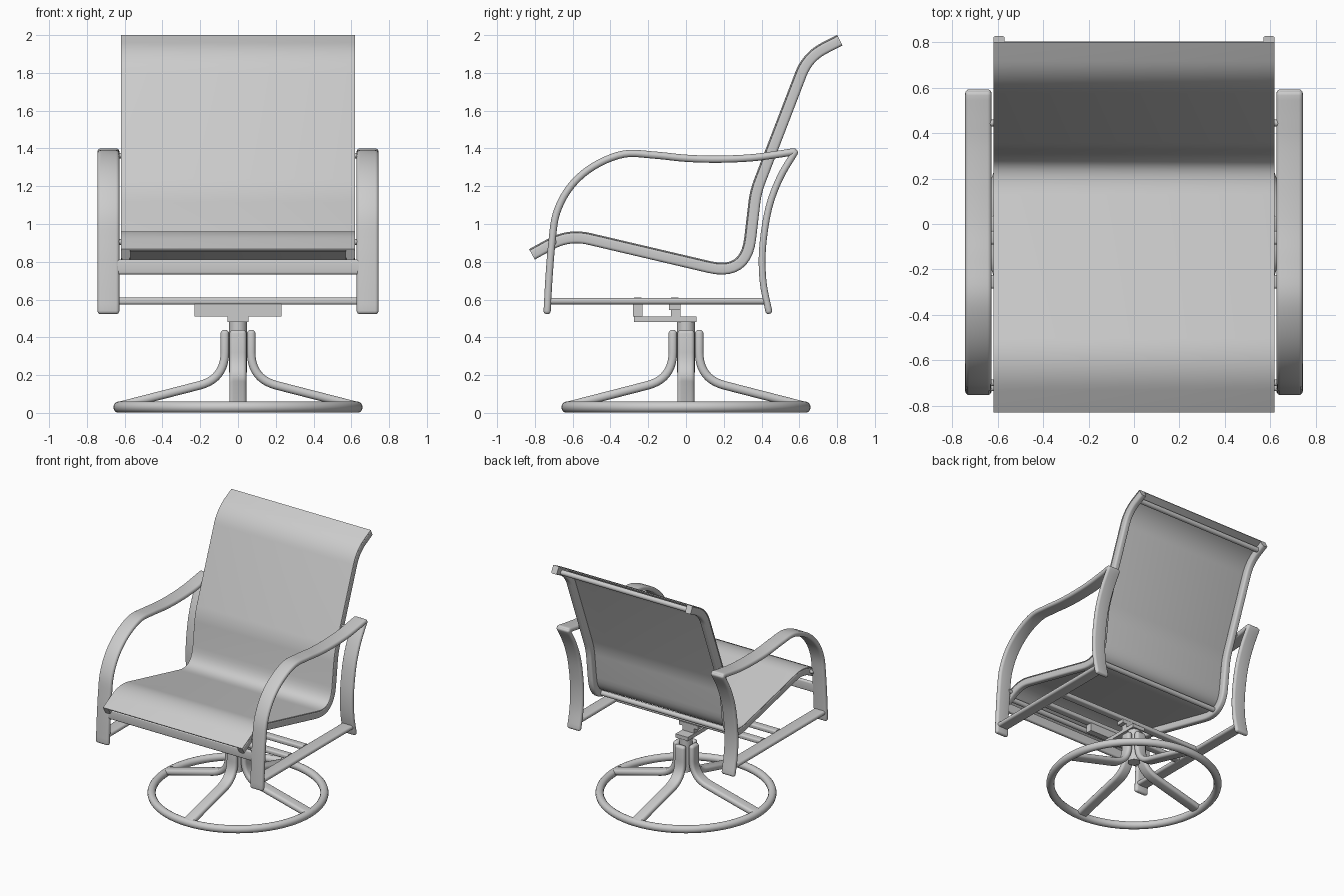
import bpy, bmesh, math
from mathutils import Vector, Matrix

cube = bpy.data.objects.get("Cube")
if cube:
    bpy.data.objects.remove(cube)

grey = bpy.data.materials.new("light grey")
grey.use_nodes = True
grey.diffuse_color = (0.6, 0.6, 0.6, 1)
grey.node_tree.nodes["Principled BSDF"].inputs["Base Color"].default_value = (0.6, 0.6, 0.6, 1)

X, Y, Z = Vector((1, 0, 0)), Vector((0, 1, 0)), Vector((0, 0, 1))


def finish(name, bm):
    bmesh.ops.recalc_face_normals(bm, faces=bm.faces)
    mesh = bpy.data.meshes.new(name)
    bm.to_mesh(mesh)
    bm.free()
    mesh.materials.append(grey)
    ob = bpy.data.objects.new(name, mesh)
    bpy.context.collection.objects.link(ob)
    bpy.ops.object.select_all(action="DESELECT")
    ob.select_set(True)
    bpy.context.view_layer.objects.active = ob
    bpy.ops.object.shade_smooth_by_angle(angle=math.radians(35))
    return ob


def spline(pts, steps=5):
    """Smooth path through evenly spaced points."""
    p = [2 * pts[0] - pts[1]] + pts + [2 * pts[-1] - pts[-2]]
    out = []
    for a, b, c, d in zip(p, p[1:], p[2:], p[3:]):
        for i in range(steps):
            t = i / steps
            out.append(0.5 * (2 * b + (c - a) * t + (2 * a - 5 * b + 4 * c - d) * t ** 2
                              + (3 * b - a - 3 * c + d) * t ** 3))
    return out + [pts[-1]]


def fillet(pts, cuts, steps=10):
    """Straight path whose inner corners are rounded, starting at each cut distance."""
    out = [pts[0]]
    for a, b, c, cut in zip(pts, pts[1:], pts[2:], cuts):
        s, e = b + (a - b).normalized() * cut, b + (c - b).normalized() * cut
        for i in range(steps + 1):
            t = i / steps
            out.append(s * (1 - t) ** 2 + b * 2 * t * (1 - t) + e * t ** 2)
    return out + [pts[-1]]


def section(w, t, r, n=4):
    """Rounded rectangle outline."""
    out = []
    for k, (sx, sy) in enumerate([(1, 1), (-1, 1), (-1, -1), (1, -1)]):
        for i in range(n + 1):
            a = (k + i / n) * math.pi / 2
            out.append((sx * (w / 2 - r) + r * math.cos(a), sy * (t / 2 - r) + r * math.sin(a)))
    return out


def sweep(name, path, side, w, t, r, offset=0.0, domed=False):
    """Sweep a rounded bar along a path; side is the width direction."""
    bm = bmesh.new()
    rings = []
    last = len(path) - 1
    for i, p in enumerate(path):
        tan = (path[min(i + 1, last)] - path[max(i - 1, 0)]).normalized()
        nor = side.cross(tan)
        sizes = [(0, 0)]
        if domed and i in (0, last):
            sign = -1 if i == 0 else 1
            sizes = [(r * (1 - math.cos(a)), sign * r * math.sin(a)) for a in (0, 0.4, 0.8, 1.2)]
            sizes = sizes[::sign]
        for inset, push in sizes:
            c = p + nor * offset + tan * push
            sec = section(w - 2 * inset, t - 2 * inset, r - inset)
            rings.append([bm.verts.new(c + side * u + nor * v) for u, v in sec])
    for a, b in zip(rings, rings[1:]):
        for j in range(len(a)):
            k = (j + 1) % len(a)
            bm.faces.new((a[j], a[k], b[k], b[j]))
    bm.faces.new(rings[0])
    bm.faces.new(rings[-1])
    return finish(name, bm)


def box(name, lo, hi):
    lo, hi = Vector(lo), Vector(hi)
    bm = bmesh.new()
    bmesh.ops.create_cube(bm, size=1, matrix=Matrix.Translation((lo + hi) / 2)
                          @ Matrix.Diagonal((*(hi - lo), 1)))
    return finish(name, bm)


def cylinder(name, centre, radius, depth, axis=Z):
    bm = bmesh.new()
    rot = Z.rotation_difference(axis).to_matrix().to_4x4()
    bmesh.ops.create_cone(bm, cap_ends=True, segments=24, radius1=radius, radius2=radius,
                          depth=depth, matrix=Matrix.Translation(centre) @ rot)
    return finish(name, bm)


def yz(points, x=0.0):
    return [Vector((x, y, z)) for y, z in points]


# Seat and back: two bent rails with a sling stretched over them
rail = [(-0.815, 0.838), (-0.62, 0.945), (0.318, 0.725), (0.37, 1.17), (0.645, 1.885), (0.815, 1.972)]
rail_cuts = (0.11, 0.2, 0.06, 0.1)
sweep("sling", fillet(yz(rail), rail_cuts), X, 1.24, 0.008, 0.003, offset=0.029)

arm = [(-0.735, 0.54), (-0.725, 0.72), (-0.71, 0.9), (-0.685, 1.06), (-0.61, 1.2), (-0.49, 1.305),
       (-0.33, 1.37), (-0.17, 1.365), (0, 1.348), (0.17, 1.343), (0.34, 1.35), (0.46, 1.365), (0.57, 1.382)]
back_leg = [(0.575, 1.378), (0.5, 1.25), (0.445, 1.11), (0.415, 0.96), (0.403, 0.82), (0.41, 0.68), (0.438, 0.54)]

for s, label in ((1, "left"), (-1, "right")):
    sweep(label + "_rail", fillet(yz(rail, s * 0.595), rail_cuts), X, 0.05, 0.06, 0.015)
    # Armrest with front leg, back leg and lower side bar
    sweep(label + "_armrest", spline(yz(arm, s * 0.686)), X, 0.116, 0.038, 0.018, domed=True)
    sweep(label + "_back_leg", spline(yz(back_leg, s * 0.686)), X, 0.116, 0.036, 0.017, domed=True)
    sweep(label + "_side_bar", yz([(-0.73, 0.592), (0.425, 0.592)], s * 0.686), X, 0.1, 0.034, 0.016)
    for y, z in ((-0.7, 0.905), (0.445, 1.362)):
        cylinder(label + "_bolt", (s * 0.63, y, z), 0.015, 0.04, X)

# Round tubes holding the rails apart
for name, y, z in (("front_tube", -0.74, 0.872), ("rear_seat_tube", 0.25, 0.775), ("top_tube", 0.76, 1.938)):
    cylinder(name, (0, y, z), 0.02, 1.17, X)

# Cross bars between the arm frames
for name, y, z, w, t in (("front_cross_bar", -0.722, 0.772, 0.03, 0.078),
                         ("front_support_bar", -0.255, 0.592, 0.06, 0.036),
                         ("rear_support_bar", -0.06, 0.592, 0.06, 0.036)):
    sweep(name, [Vector((-0.64, y, z)), Vector((0.64, y, z))], Y, w, t, 0.012)

# Swivel bracket and post
box("front_bracket", (-0.23, -0.28, 0.51), (0.23, -0.23, 0.576))
box("rear_bracket", (-0.085, -0.09, 0.545), (0.085, -0.03, 0.576))
box("swivel_plate", (-0.055, -0.275, 0.48), (0.055, 0.055, 0.51))
box("swivel_riser", (-0.05, -0.08, 0.505), (0.05, -0.03, 0.55))
cylinder("swivel_post", (0, 0, 0.35), 0.047, 0.27)

# Four curved base legs
for i in range(4):
    turn = Matrix.Rotation(i * math.pi / 2, 3, "Z")
    pts = [turn @ Vector(p) for p in ((0.07, 0, 0.42), (0.07, 0, 0.18), (0.635, 0, 0.035))]
    sweep("base_leg", fillet(pts, (0.14,)), turn @ Y, 0.09, 0.045, 0.02, domed=True)

# Floor ring
bpy.ops.mesh.primitive_torus_add(location=(0, 0, 0.03), major_radius=0.63, minor_radius=0.03,
                                 major_segments=72, minor_segments=14)
ring = bpy.context.object
ring.name = "floor_ring"
ring.data.materials.append(grey)
bpy.ops.object.shade_smooth_by_angle(angle=math.radians(40))
